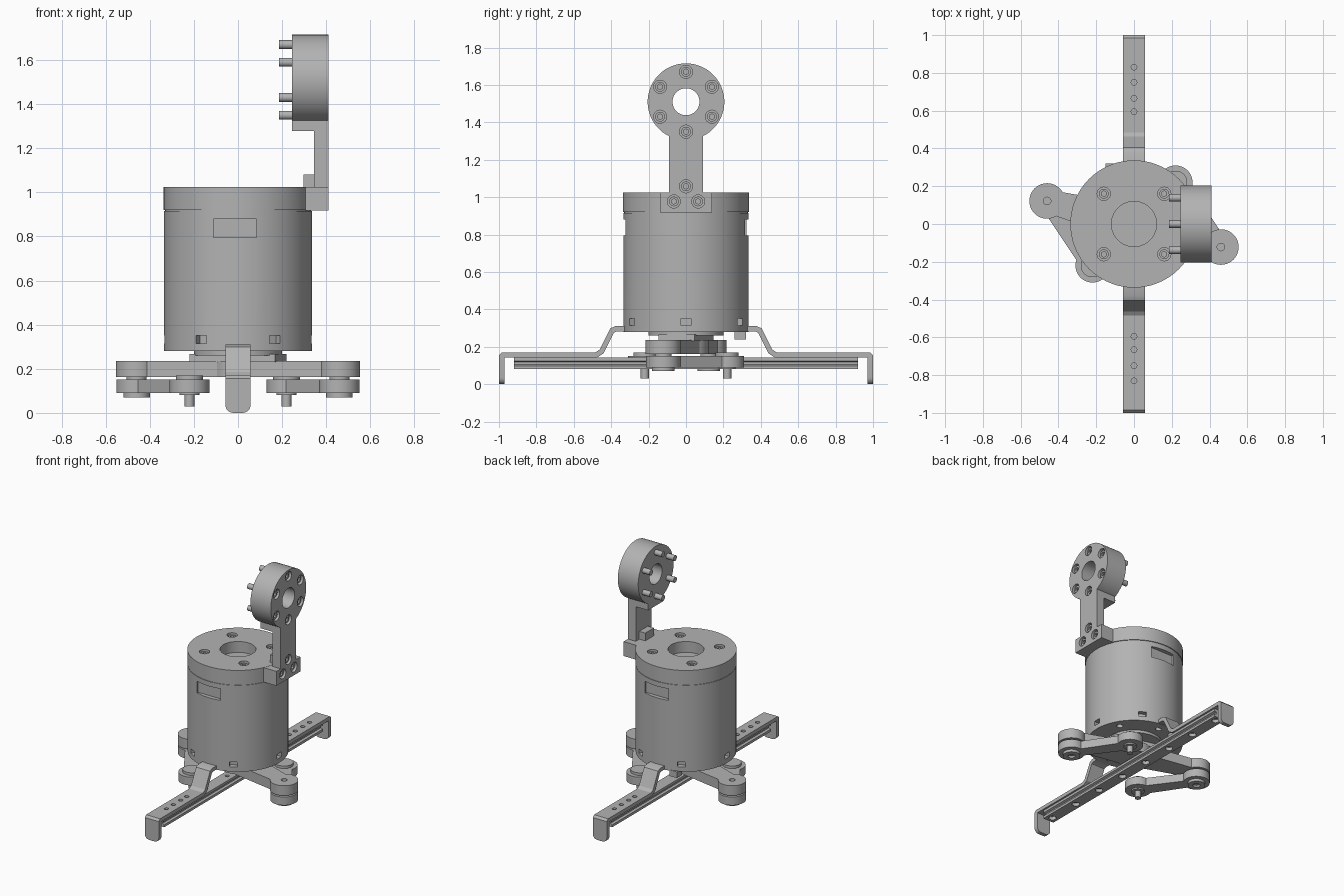
import bpy, bmesh
from math import pi, sin, cos, atan2, hypot, radians
from mathutils import Matrix, Vector

if "Cube" in bpy.data.objects:
    bpy.data.objects.remove(bpy.data.objects["Cube"])

grey = bpy.data.materials.new("machined grey")
grey.use_nodes = True
grey.diffuse_color = (0.45, 0.45, 0.45, 1)
grey.node_tree.nodes["Principled BSDF"].inputs["Base Color"].default_value = grey.diffuse_color


def finish(bm, name):
    bmesh.ops.recalc_face_normals(bm, faces=bm.faces)
    me = bpy.data.meshes.new(name)
    bm.to_mesh(me)
    bm.free()
    me.materials.append(grey)
    ob = bpy.data.objects.new(name, me)
    bpy.context.collection.objects.link(ob)
    return ob


def box(name, x, y, z):
    bm = bmesh.new()
    spans = (x, y, z)
    size = [b - a for a, b in spans]
    mid = [(a + b) / 2 for a, b in spans]
    bmesh.ops.create_cube(bm, size=1, matrix=Matrix.Translation(mid) @ Matrix.Diagonal((*size, 1)))
    return finish(bm, name)


def cyl(name, r, a, b, n=32):
    """Cylinder between two points."""
    a, b = Vector(a), Vector(b)
    bm = bmesh.new()
    turn = (b - a).to_track_quat('Z', 'Y').to_matrix().to_4x4()
    bmesh.ops.create_cone(bm, cap_ends=True, segments=n, radius1=r, radius2=r,
                          depth=(b - a).length, matrix=Matrix.Translation((a + b) / 2) @ turn)
    return finish(bm, name)


def post(name, r, x, y, z0, z1, n=32):
    return cyl(name, r, (x, y, z0), (x, y, z1), n)


def prism(name, points, direction):
    """Extrude a closed outline of 3D points."""
    bm = bmesh.new()
    face = bm.faces.new([bm.verts.new(p) for p in points])
    new = bmesh.ops.extrude_face_region(bm, geom=[face])["geom"]
    bmesh.ops.translate(bm, vec=direction, verts=[v for v in new if isinstance(v, bmesh.types.BMVert)])
    return finish(bm, name)


def boolean(ob, others, operation='DIFFERENCE'):
    bpy.context.view_layer.objects.active = ob
    for other in others:
        m = ob.modifiers.new("cut", 'BOOLEAN')
        m.operation, m.solver, m.object = operation, 'EXACT', other
        bpy.ops.object.modifier_apply(modifier=m.name)
        bpy.data.objects.remove(other)
    return ob


def socket_screw(name, p, axis, depth):
    """Screw head with a hex socket, sunk below the surface point p."""
    p, axis = Vector(p), Vector(axis)
    head = cyl(name, 0.026, p - axis * (depth + 0.01), p - axis * 0.012, 24)
    return boolean(head, [cyl("socket", 0.015, p - axis * 0.035, p + axis * 0.02, 6)])


def bore(p, axis, depth, r=0.035):
    p, axis = Vector(p), Vector(axis)
    return cyl("bore", r, p - axis * depth, p + axis * 0.02, 24)


# Main housing
housing = post("motor_housing", 0.335, 0, 0, 0.28, 0.915, 96)
cutters = []
for s in (-1, 1):
    cutters.append(box("window", sorted((-0.11 * -s, 0.085 * -s)), sorted((s * 0.305, s * 0.4)), (0.795, 0.88)))
for i in range(6):
    a = i * pi / 3
    notch = box("notch", (0.3, 0.4), (-0.027, 0.027), (0.315, 0.35))
    notch.data.transform(Matrix.Rotation(a, 4, 'Z'))
    cutters.append(notch)
    cutters.append(post("bolt_hole", 0.022, 0.27 * cos(a + 0.5), 0.27 * sin(a + 0.5), 0.26, 0.31, 20))
boolean(housing, cutters)
post("housing_seam", 0.331, 0, 0, 0.91, 0.925, 96)

# Cap with centre bore and four sunk screws
cap = post("housing_cap", 0.337, 0, 0, 0.92, 1.025, 96)
spots = [(x, y, 1.025) for x in (-0.16, 0.16) for y in (-0.16, 0.16)]
boolean(cap, [bore((0, 0, 1.025), (0, 0, 1), 0.08, 0.12)] + [bore(p, (0, 0, 1), 0.05) for p in spots])
for p in spots:
    socket_screw("cap_screw", p, (0, 0, 1), 0.05)

# Underside plate, locating knob
post("output_flange", 0.2, 0, 0, 0.26, 0.285, 64)
box("underside_knob", (-0.15, -0.09), (0.26, 0.32), (0.24, 0.285))

# Arm carrying the ring head
head = cyl("arm_head", 0.205, (0.245, 0, 1.51), (0.41, 0, 1.51), 96)
boolean(head, [box("stem", (0.345, 0.41), (-0.09, 0.09), (0.95, 1.4)),
               box("shoulder", (0.245, 0.38), (-0.09, 0.09), (1.278, 1.4)),
               box("foot", (0.305, 0.41), (-0.14, 0.14), (0.918, 1.024))], 'UNION')
ring = [(0.41, 0.16 * sin(i * pi / 3), 1.51 + 0.16 * cos(i * pi / 3)) for i in range(6)]
base = [(0.41, 0, 1.058), (0.41, 0.065, 0.977), (0.41, -0.065, 0.977)]
boolean(head, [cyl("head_hole", 0.072, (0.2, 0, 1.51), (0.5, 0, 1.51), 48)]
        + [bore(p, (1, 0, 0), 0.04) for p in ring + base])
box("arm_stop", (0.296, 0.35), (-0.05, 0.05), (1.02, 1.082))
for p in ring + base:
    socket_screw("arm_screw", p, (1, 0, 0), 0.04)
for x, y, z in ring:
    cyl("head_pin", 0.02, (0.185, y, z), (0.26, y, z), 20)


def link(name, p, q, rp, rq, wp, wq, z0, z1):
    """Flat bar with a round eye at each end."""
    p, q = Vector((*p, z0)), Vector((*q, z0))
    d = (q - p).normalized()
    n = Vector((-d.y, d.x, 0))
    up = Vector((0, 0, z1 - z0))
    bar = prism(name, [p + n * wp, q + n * wq, q - n * wq, p - n * wp], up)
    return boolean(bar, [cyl("eye", r, c, c + up, 48) for r, c in ((rp, p), (rq, q))], 'UNION')


# Crank bar with its hub, and the two hanging links
for s in (-1, 1):
    ex, ey, px, py = 0.46 * s, -0.122 * s, 0.22 * s, 0.22 * s
    crank = link("crank_arm", (0, 0), (ex, ey), 0.12, 0.094, 0.1, 0.06, 0.162, 0.235)
    boolean(crank, [post("pin_hole", 0.02, ex, ey, 0.2, 0.3, 20)])
    link("lower_link", (ex, ey), (px, py), 0.092, 0.09, 0.045, 0.055, 0.09, 0.151)
    post("elbow_washer", 0.045, ex, ey, 0.145, 0.165)
    elbow = post("elbow_flange", 0.06, ex, ey, 0.07, 0.095)
    boolean(elbow, [post("pin_hole", 0.025, ex, ey, 0.05, 0.085, 20)])
    post("link_flange", 0.062, px, py, 0.145, 0.17)
    post("link_collar", 0.045, px, py, 0.08, 0.1)
    post("link_pin", 0.022, px, py, 0.03, 0.1, 24)
hub = box("crank_hub", (-0.2, 0.2), (-0.1, 0.1), (0.23, 0.266))
hub.data.transform(Matrix.Rotation(atan2(-0.122, 0.46), 4, 'Z'))

# Guide rail with side grooves and counterbored holes
half = [(0.045, 0.08), (0.045, 0.098), (0.03, 0.104), (0.03, 0.118), (0.045, 0.124), (0.045, 0.142)]
outline = half + [(-x, z) for x, z in reversed(half)]
rail = prism("guide_rail", [(x, -0.92, z) for x, z in outline], (0, 1.84, 0))
holes = []
for i in range(8):
    y = -0.875 + 0.25 * i
    holes += [post("rail_hole", 0.015, 0, y, 0.05, 0.2, 20), post("rail_bore", 0.026, 0, y, 0.05, 0.105, 24)]
boolean(rail, holes)

# Two cranked feet
path = [(1, 0), (1, 0.155), (0.985, 0.17), (0.485, 0.17), (0.462, 0.185), (0.405, 0.298), (0.38, 0.31), (0.28, 0.31),
        (0.28, 0.283), (0.37, 0.283), (0.385, 0.275), (0.44, 0.165), (0.475, 0.143), (0.97, 0.143), (0.97, 0)]
for s in (-1, 1):
    foot = prism("foot_bracket", [(-0.057, s * y, z) for y, z in path], (0.114, 0, 0))
    bm = bmesh.new()
    bm.from_mesh(foot.data)
    corners = [e for e in bm.edges if all(v.co.z < 0.01 for v in e.verts)
               and abs(e.verts[0].co.x - e.verts[1].co.x) < 0.01]
    bmesh.ops.bevel(bm, geom=corners, offset=0.035, segments=5, profile=0.5, affect='EDGES')
    bm.to_mesh(foot.data)
    bm.free()
    boolean(foot, [post("slot", 0.015, 0, s * y, 0.12, 0.2, 20) for y in (0.595, 0.665, 0.75, 0.83)])

# Smooth rounds, crisp edges
for ob in bpy.context.scene.objects:
    ob.select_set(ob.type == 'MESH')
    if ob.type == 'MESH':
        bpy.context.view_layer.objects.active = ob
bpy.ops.object.shade_smooth_by_angle(angle=radians(30))
